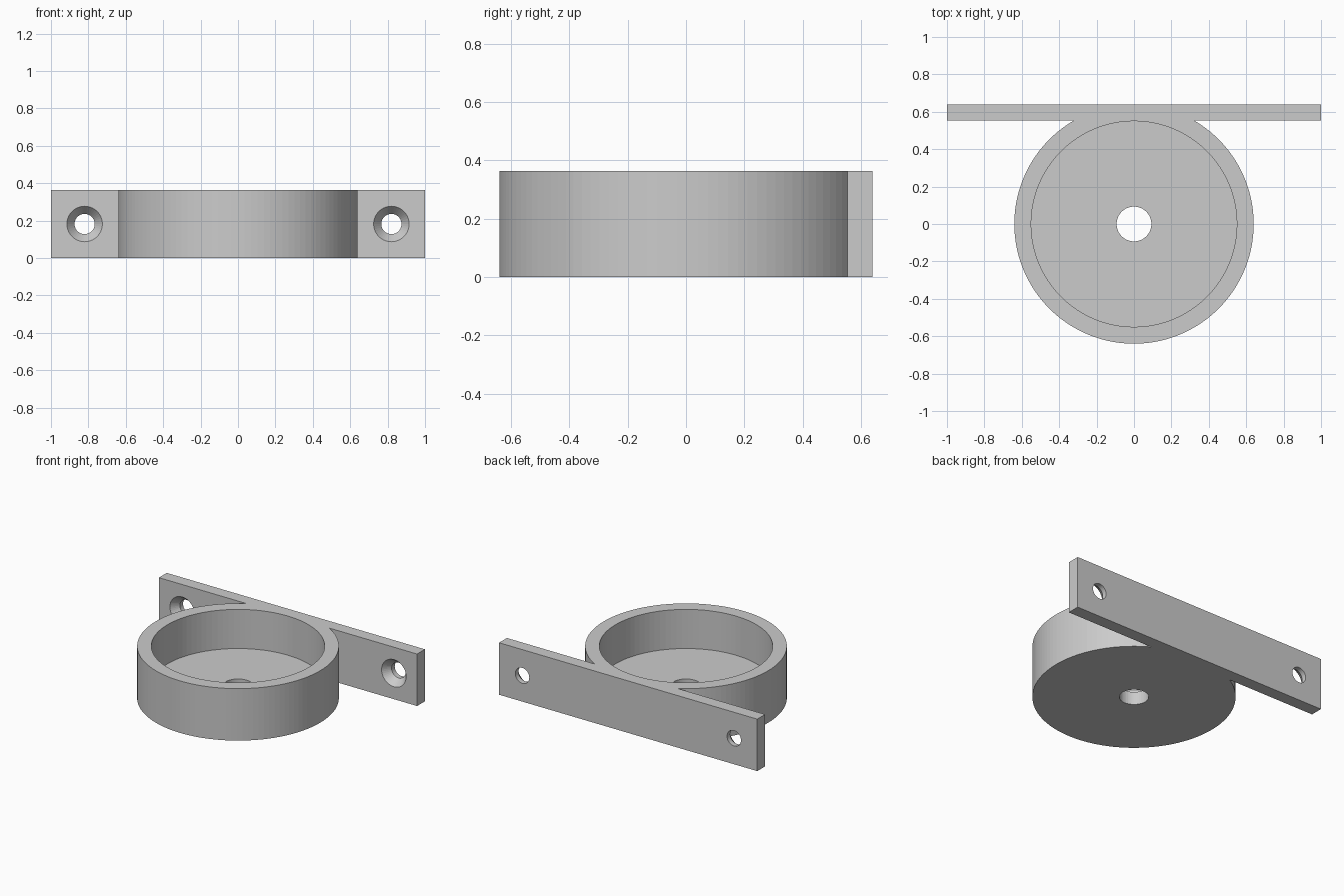
import bpy
import bmesh
from math import sin, cos, asin, pi, radians
from mathutils import Matrix

cube = bpy.data.objects.get("Cube")
if cube:
    bpy.data.objects.remove(cube, do_unlink=True)

HEIGHT, FLOOR = 0.364, 0.09
OUTER, BORE, DRAIN = 0.64, 0.55, 0.093
PLATE_FRONT, PLATE_BACK = 0.553, 0.64
SCREW_X, SCREW_R, SINK_R, SINK_DEPTH = 0.82, 0.054, 0.095, 0.052
SEGMENTS = 96

grey = bpy.data.materials.new("plain grey")
grey.use_nodes = True
colour = (0.6, 0.6, 0.6, 1)
grey.diffuse_color = colour
grey.node_tree.nodes["Principled BSDF"].inputs["Base Color"].default_value = colour


def finish(name, bm):
    bmesh.ops.recalc_face_normals(bm, faces=bm.faces[:])
    mesh = bpy.data.meshes.new(name)
    bm.to_mesh(mesh)
    bm.free()
    mesh.materials.append(grey)
    obj = bpy.data.objects.new(name, mesh)
    bpy.context.collection.objects.link(obj)
    return obj


def turned_solid(name, profile, segments, matrix=Matrix()):
    """Capped solid of revolution about z from (radius, height) points."""
    bm = bmesh.new()
    rings = [[bm.verts.new((r * cos(2 * pi * i / segments),
                            r * sin(2 * pi * i / segments), z))
              for i in range(segments)] for r, z in profile]
    for low, high in zip(rings, rings[1:]):
        for i in range(segments):
            j = (i + 1) % segments
            bm.faces.new((low[i], low[j], high[j], high[i]))
    bm.faces.new(rings[0])
    bm.faces.new(rings[-1])
    bm.transform(matrix)
    return finish(name, bm)


# Cup and mounting plate share one extruded outline
start = asin(PLATE_FRONT / OUTER)
sweep = pi + 2 * start
outline = [(OUTER * cos(start - sweep * i / SEGMENTS),
            OUTER * sin(start - sweep * i / SEGMENTS))
           for i in range(SEGMENTS + 1)]
outline += [(-1, PLATE_FRONT), (-1, PLATE_BACK), (1, PLATE_BACK), (1, PLATE_FRONT)]
bm = bmesh.new()
base = bm.faces.new([bm.verts.new((x, y, 0)) for x, y in outline])
extruded = bmesh.ops.extrude_face_region(bm, geom=[base], use_keep_orig=True)
top = [v for v in extruded["geom"] if isinstance(v, bmesh.types.BMVert)]
bmesh.ops.translate(bm, verts=top, vec=(0, 0, HEIGHT))
holder = finish("wall_mounted_cup", bm)

# Cup pocket and centre drain
cutters = [
    turned_solid("pocket_cutter", [(BORE, FLOOR), (BORE, HEIGHT + 0.1)], SEGMENTS),
    turned_solid("drain_cutter", [(DRAIN, -0.1), (DRAIN, HEIGHT)], 48),
]

# Countersunk screw holes, opening towards the front
slope = (SINK_R - SCREW_R) / SINK_DEPTH
lead = 0.02
screw_profile = [(SINK_R + slope * lead, -lead), (SCREW_R, SINK_DEPTH), (SCREW_R, 0.2)]
for side, x in (("left", SCREW_X), ("right", -SCREW_X)):
    place = Matrix.Translation((x, PLATE_FRONT, HEIGHT / 2)) @ Matrix.Rotation(radians(-90), 4, "X")
    cutters.append(turned_solid(side + "_screw_cutter", screw_profile, 40, place))

for cutter in cutters:
    cutter.hide_render = True
    cutter.hide_viewport = True
    cut = holder.modifiers.new(cutter.name, "BOOLEAN")
    cut.operation = "DIFFERENCE"
    cut.solver = "EXACT"
    cut.object = cutter
